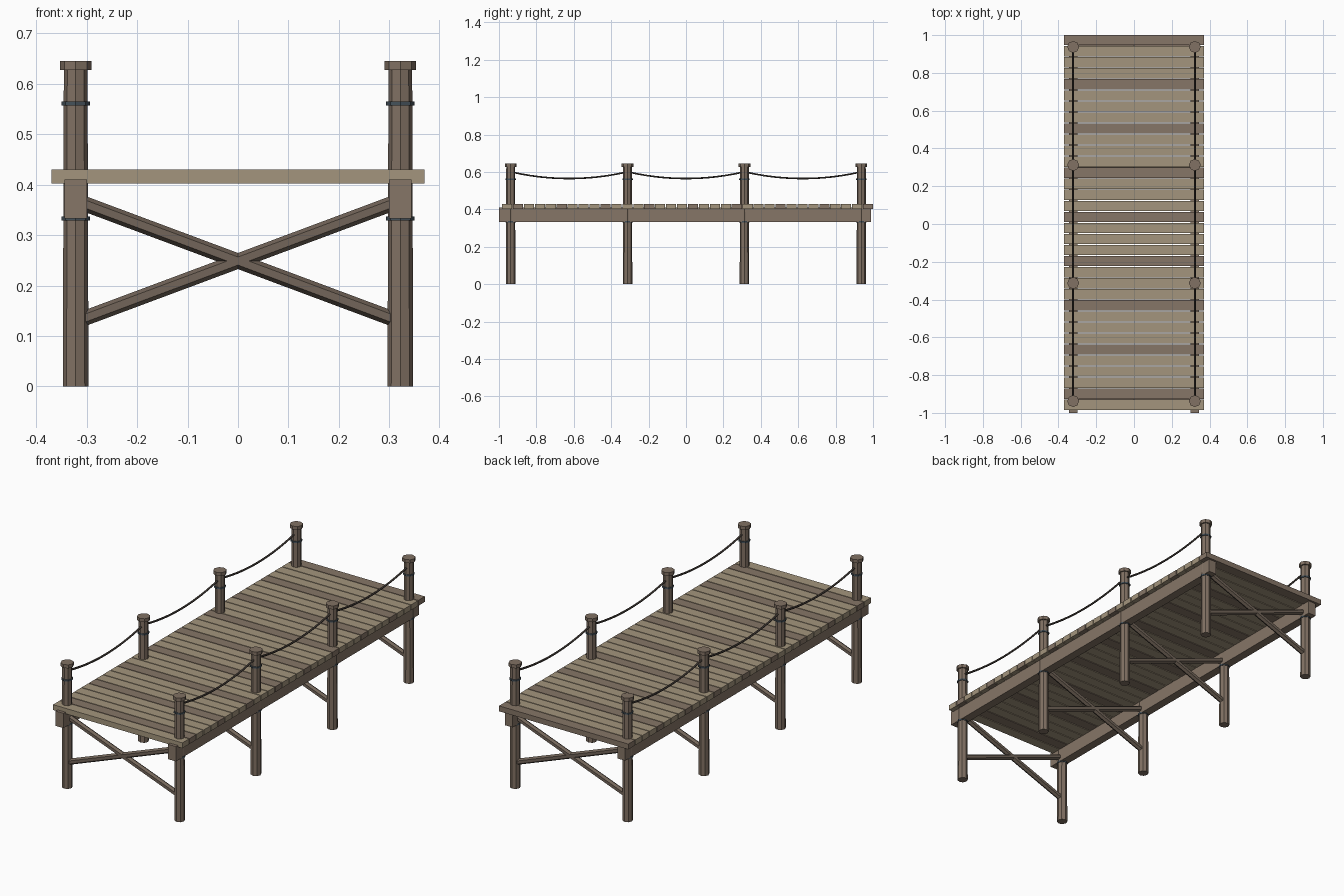
import bpy, bmesh, math
from mathutils import Vector, Matrix

if "Cube" in bpy.data.objects:
    bpy.data.objects.remove(bpy.data.objects["Cube"])

def material(name, rgb):
    m = bpy.data.materials.new(name)
    m.diffuse_color = (*rgb, 1)
    m.use_nodes = True
    m.node_tree.nodes["Principled BSDF"].inputs["Base Color"].default_value = m.diffuse_color
    return m

LIGHT = material("pale_wood", (0.37, 0.30, 0.205))
DARK = material("dark_plank_wood", (0.24, 0.18, 0.135))
POST = material("post_wood", (0.22, 0.165, 0.125))
BRACE = material("brace_wood", (0.17, 0.13, 0.10))
ROPE = material("rope", (0.045, 0.036, 0.03))
IRON = material("iron", (0.06, 0.085, 0.105))

def finish(name, bm, mat):
    me = bpy.data.meshes.new(name)
    bm.to_mesh(me)
    bm.free()
    me.materials.append(mat)
    ob = bpy.data.objects.new(name, me)
    bpy.context.collection.objects.link(ob)
    return ob

def box(name, lo, hi, mat):
    lo, hi = Vector(lo), Vector(hi)
    bm = bmesh.new()
    bmesh.ops.create_cube(bm, size=1, matrix=Matrix.Translation((lo + hi) / 2)
                          @ Matrix.Diagonal((*(hi - lo), 1)))
    return finish(name, bm, mat)

def rod(name, a, b, r1, r2, sides, mat):
    a, b = Vector(a), Vector(b)
    d = b - a
    rot = Matrix() if d.x == d.y == 0 else d.to_track_quat('Z', 'Y').to_matrix().to_4x4()
    bm = bmesh.new()
    bmesh.ops.create_cone(bm, cap_ends=True, segments=sides, radius1=r1, radius2=r2,
                          depth=d.length, matrix=Matrix.Translation((a + b) / 2) @ rot)
    return finish(name, bm, mat)

X = 0.322
ROWS = [-0.9375, -0.3125, 0.3125, 0.9375]

# Deck planks, every fourth one darker
for i in range(34):
    y = -0.957 + i * 0.0585
    box("deck_plank", (-0.37, y - 0.027, 0.402), (0.37, y + 0.027, 0.43),
        DARK if i % 4 == 1 else LIGHT)

for s in (-1, 1):
    # Long beam under the deck
    box("side_beam", (s * X - 0.0225, -1.0, 0.333), (s * X + 0.0225, 0.99, 0.41), DARK)
    # Posts with caps and iron bands
    for y in ROWS:
        rod("post", (s * X, y, 0), (s * X, y, 0.63), 0.0255, 0.0235, 8, POST)
        rod("post_cap", (s * X, y, 0.627), (s * X, y, 0.645), 0.0315, 0.0315, 8, POST)
        for z in (0.561, 0.333):
            rod("iron_band", (s * X, y, z - 0.004), (s * X, y, z + 0.004), 0.028, 0.028, 8, IRON)
    # Sagging ropes between neighbouring posts
    for y0, y1 in zip(ROWS, ROWS[1:]):
        cu = bpy.data.curves.new("rope", 'CURVE')
        cu.dimensions = '3D'
        cu.bevel_depth = 0.005
        cu.bevel_resolution = 1
        sp = cu.splines.new('POLY')
        n = 12
        sp.points.add(n)
        for k, p in enumerate(sp.points):
            t = k / n
            p.co = (s * X, y0 + (y1 - y0) * t, 0.601 - 0.036 * 4 * t * (1 - t), 1)
        cu.materials.append(ROPE)
        bpy.context.collection.objects.link(bpy.data.objects.new("rope", cu))

# Cross braces under the deck
for y in ROWS:
    for s in (-1, 1):
        rod("cross_brace", (-s * 0.315, y, 0.366), (s * 0.315, y, 0.131),
            0.015, 0.015, 6, BRACE)
